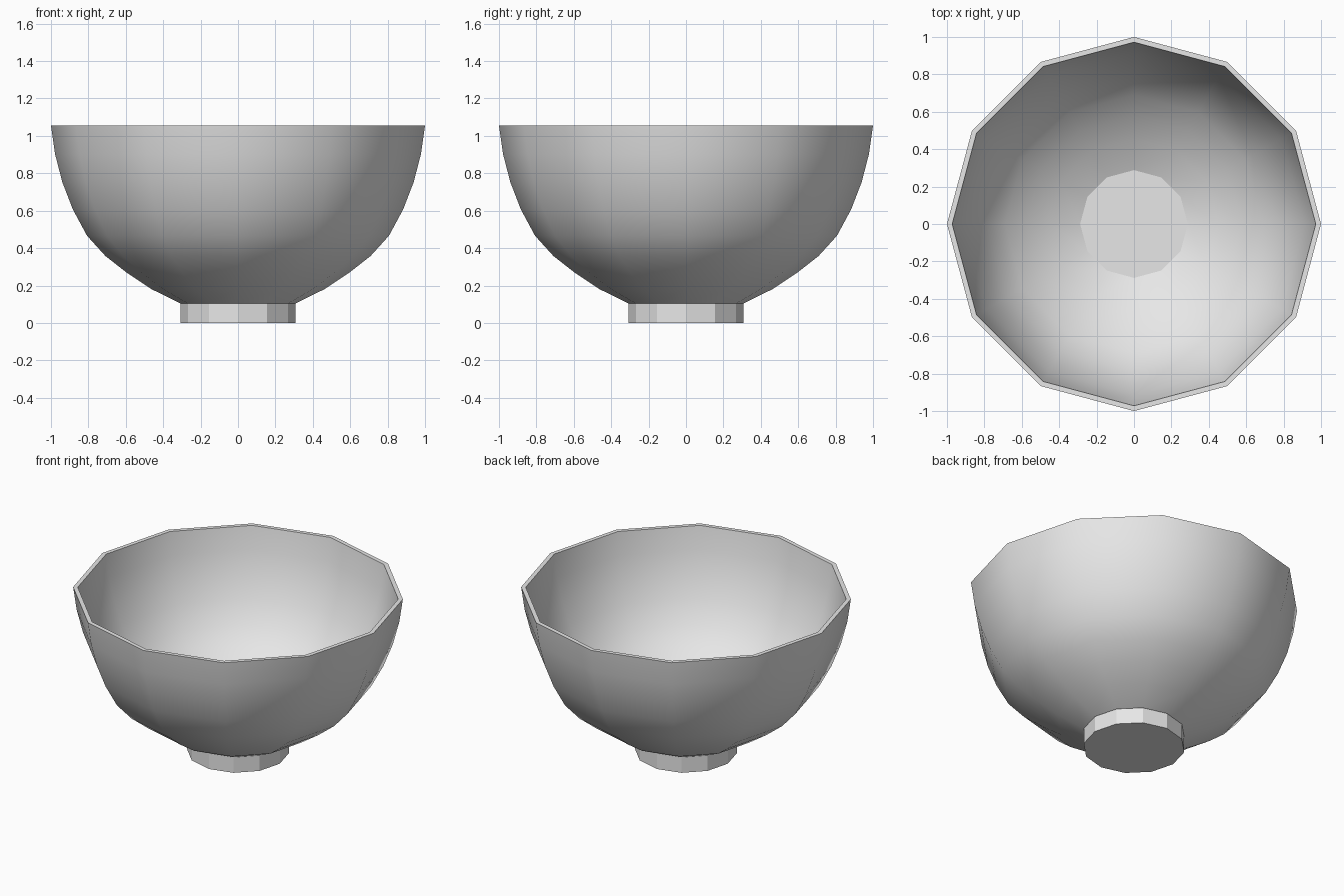
import bpy, bmesh, math

cube = bpy.data.objects.get("Cube")
if cube:
    bpy.data.objects.remove(cube, do_unlink=True)

SIDES = 12

grey = bpy.data.materials.new("light_grey")
grey.use_nodes = True
grey.diffuse_color = (0.8, 0.8, 0.8, 1)
grey.node_tree.nodes["Principled BSDF"].inputs["Base Color"].default_value = (0.8, 0.8, 0.8, 1)


def lathe(name, profile):
    """Turn a closed (radius, height) profile into a capped 12-sided body."""
    bm = bmesh.new()
    rings = []
    for r, z in profile:
        rings.append([bm.verts.new((r * math.cos(i * math.tau / SIDES),
                                    r * math.sin(i * math.tau / SIDES), z))
                      for i in range(SIDES)])
    for a, b in zip(rings, rings[1:]):
        for i in range(SIDES):
            j = (i + 1) % SIDES
            bm.faces.new((a[i], a[j], b[j], b[i]))
    bm.faces.new(list(reversed(rings[0])))
    bm.faces.new(rings[-1])
    bmesh.ops.recalc_face_normals(bm, faces=bm.faces[:])
    mesh = bpy.data.meshes.new(name)
    bm.to_mesh(mesh)
    bm.free()
    mesh.materials.append(grey)
    obj = bpy.data.objects.new(name, mesh)
    bpy.context.collection.objects.link(obj)
    return obj


# Bowl: outer wall up to the rim, then the inner wall down to the flat floor
outer = [(0.31, 0.105), (0.465, 0.182), (0.594, 0.268), (0.709, 0.358), (0.807, 0.466),
         (0.883, 0.607), (0.939, 0.752), (0.978, 0.902), (1.0, 1.055)]
inner = [(r * 0.972, 1.055 - (1.055 - z) * 0.972) for r, z in reversed(outer[1:])]
bowl = lathe("bowl", outer + inner + [(0.288, 0.133)])

# Smooth walls, crisp rim and crisp borders around the flat floor and base
bm = bmesh.new()
bm.from_mesh(bowl.data)
for f in bm.faces:
    f.smooth = len(f.verts) == 4
for e in bm.edges:
    on_rim = all(v.co.z > 1.05 for v in e.verts)
    if on_rim or any(len(f.verts) > 4 for f in e.link_faces):
        e.smooth = False
bm.to_mesh(bowl.data)
bm.free()

# Foot: short flat-sided ring under the bowl
foot = lathe("foot", [(0.308, 0.0), (0.308, 0.104)])
